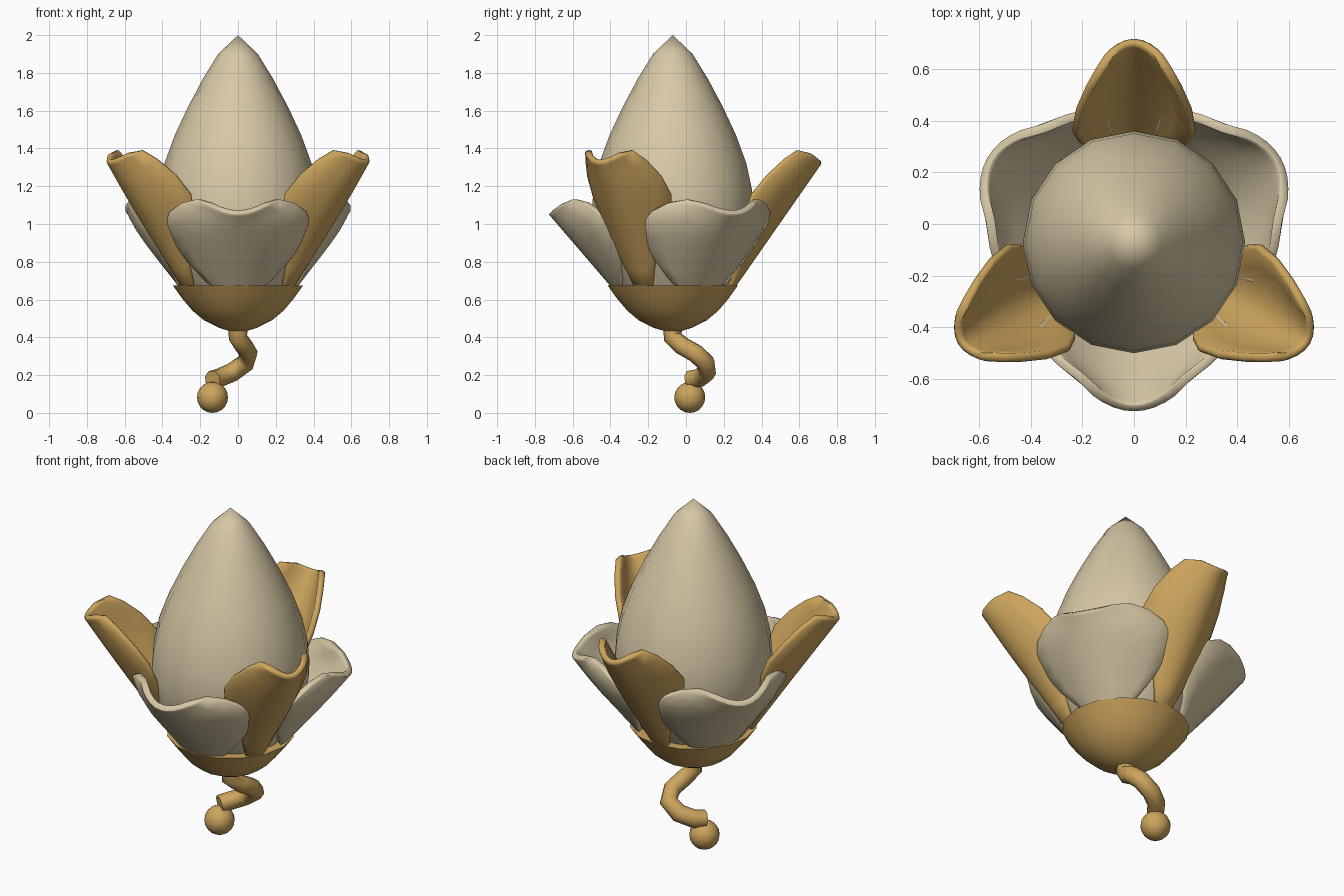
import bpy
import bmesh
from math import sin, cos, radians, pi
from mathutils import Vector, Matrix

cube = bpy.data.objects.get("Cube")
if cube:
    bpy.data.objects.remove(cube, do_unlink=True)

AXIS_Y = -0.07


def material(name, rgb):
    m = bpy.data.materials.new(name)
    m.use_nodes = True
    m.diffuse_color = (*rgb, 1)
    m.node_tree.nodes["Principled BSDF"].inputs["Base Color"].default_value = (*rgb, 1)
    return m


CREAM = material("cream", (0.68, 0.58, 0.38))
GOLD = material("golden tan", (0.61, 0.375, 0.11))


def add_object(name, data, mat):
    data.materials.append(mat)
    ob = bpy.data.objects.new(name, data)
    bpy.context.collection.objects.link(ob)
    return ob


def finish(ob, angle):
    """Apply modifiers or curve bevel, then smooth while keeping hard edges."""
    bpy.ops.object.select_all(action='DESELECT')
    ob.select_set(True)
    bpy.context.view_layer.objects.active = ob
    bpy.ops.object.convert(target='MESH')
    bpy.ops.object.shade_smooth_by_angle(angle=radians(angle))


def from_bmesh(name, bm, mat):
    bmesh.ops.recalc_face_normals(bm, faces=bm.faces)
    me = bpy.data.meshes.new(name)
    bm.to_mesh(me)
    bm.free()
    return add_object(name, me, mat)


def lathe(name, profile, mat, sides=16):
    """Revolve (radius, height) points about the flower's axis."""
    bm = bmesh.new()
    verts = [bm.verts.new((r, 0, z)) for r, z in profile]
    edges = [bm.edges.new(pair) for pair in zip(verts, verts[1:])]
    bmesh.ops.spin(bm, geom=verts + edges, cent=(0, 0, 0), axis=(0, 0, 1),
                   angle=2 * pi, steps=sides, use_merge=True)
    bmesh.ops.remove_doubles(bm, verts=bm.verts, dist=0.001)
    bmesh.ops.translate(bm, verts=bm.verts, vec=(0, AXIS_Y, 0))
    ob = from_bmesh(name, bm, mat)
    finish(ob, 50)


def petal(name, azimuth, base, tip, rows, thickness, mat, across=8):
    """Cupped petal. Each row is (distance up the petal, half width, cup depth)."""
    base, tip = Vector(base), Vector(tip)
    slope = (tip - base).normalized()
    inward = Vector((-slope.y, slope.x))
    bm = bmesh.new()
    grid = []
    for up, half, depth in rows:
        line = []
        for i in range(across + 1):
            u = 2 * i / across - 1
            p = base + slope * up + inward * depth * u * u
            line.append(bm.verts.new((p.x, half * u, p.y)))
        grid.append(line)
    for a, b in zip(grid, grid[1:]):
        for i in range(across):
            bm.faces.new((a[i], a[i + 1], b[i + 1], b[i]))
    bm.normal_update()
    # Outer side must face away from the axis
    if sum(f.normal.x for f in bm.faces) < 0:
        bmesh.ops.reverse_faces(bm, faces=bm.faces)
    turn = Matrix.Translation((0, AXIS_Y, 0)) @ Matrix.Rotation(radians(azimuth), 4, 'Z')
    bm.transform(turn)
    me = bpy.data.meshes.new(name)
    bm.to_mesh(me)
    bm.free()
    ob = add_object(name, me, mat)
    shell = ob.modifiers.new("thickness", 'SOLIDIFY')
    shell.thickness = thickness
    shell.offset = -1
    rim = ob.modifiers.new("soft rim", 'BEVEL')
    rim.width = 0.01
    rim.limit_method = 'ANGLE'
    rim.angle_limit = radians(50)
    finish(ob, 60)


# Closed bud
lathe("bud", [(0, 2), (0.105, 1.9), (0.185, 1.77), (0.265, 1.62), (0.335, 1.47),
              (0.39, 1.32), (0.42, 1.18), (0.43, 1.05), (0.41, 0.9), (0.36, 0.78),
              (0.28, 0.66), (0, 0.64)], CREAM)

# Cup under the bud
lathe("cup", [(0, 0.675), (0.345, 0.675), (0.295, 0.605), (0.24, 0.54), (0.18, 0.49),
              (0.1, 0.45), (0.05, 0.435), (0, 0.43)], GOLD)

# Three short cream petals and three tall golden petals, alternating
short_rows = [(-0.02, 0.035, 0), (0.035, 0.17, 0.05), (0.12, 0.27, 0.12),
              (0.21, 0.345, 0.175), (0.31, 0.385, 0.205), (0.4, 0.365, 0.2),
              (0.48, 0.3, 0.18), (0.535, 0.22, 0.145), (0.555, 0.15, 0.07)]
tall_rows = [(-0.02, 0.06, 0.015), (0.1, 0.1, 0.05), (0.22, 0.165, 0.11),
             (0.34, 0.22, 0.17), (0.45, 0.245, 0.2), (0.58, 0.23, 0.19),
             (0.7, 0.19, 0.165), (0.78, 0.15, 0.135), (0.8, 0.105, 0.06)]
for k, side in enumerate(("front", "left", "right")):
    petal(f"short_petal_{side}", -90 + 120 * k, (0.295, 0.63), (0.655, 1.05),
          short_rows, 0.035, CREAM)
for k, side in enumerate(("left", "back", "right")):
    petal(f"tall_petal_{side}", -30 + 120 * k, (0.335, 0.67), (0.795, 1.33),
          tall_rows, 0.035, GOLD)

# Curling stem
path = [(0, -0.07, 0.45), (0, -0.07, 0.4), (0.03, -0.02, 0.355), (0.055, 0.05, 0.315),
        (0.04, 0.105, 0.265), (-0.03, 0.11, 0.215), (-0.1, 0.07, 0.185), (-0.135, 0.02, 0.175)]
curve = bpy.data.curves.new("stem", 'CURVE')
curve.dimensions = '3D'
curve.bevel_depth = 0.05
curve.bevel_resolution = 2
curve.use_fill_caps = True
spline = curve.splines.new('POLY')
spline.points.add(len(path) - 1)
for point, co in zip(spline.points, path):
    point.co = (*co, 1)
finish(add_object("stem", curve, GOLD), 50)

# Ball at the end of the stem
bm = bmesh.new()
bmesh.ops.create_uvsphere(bm, u_segments=16, v_segments=10, radius=0.082,
                          matrix=Matrix.Translation((-0.135, 0.02, 0.082)))
finish(from_bmesh("stem_ball", bm, GOLD), 50)
